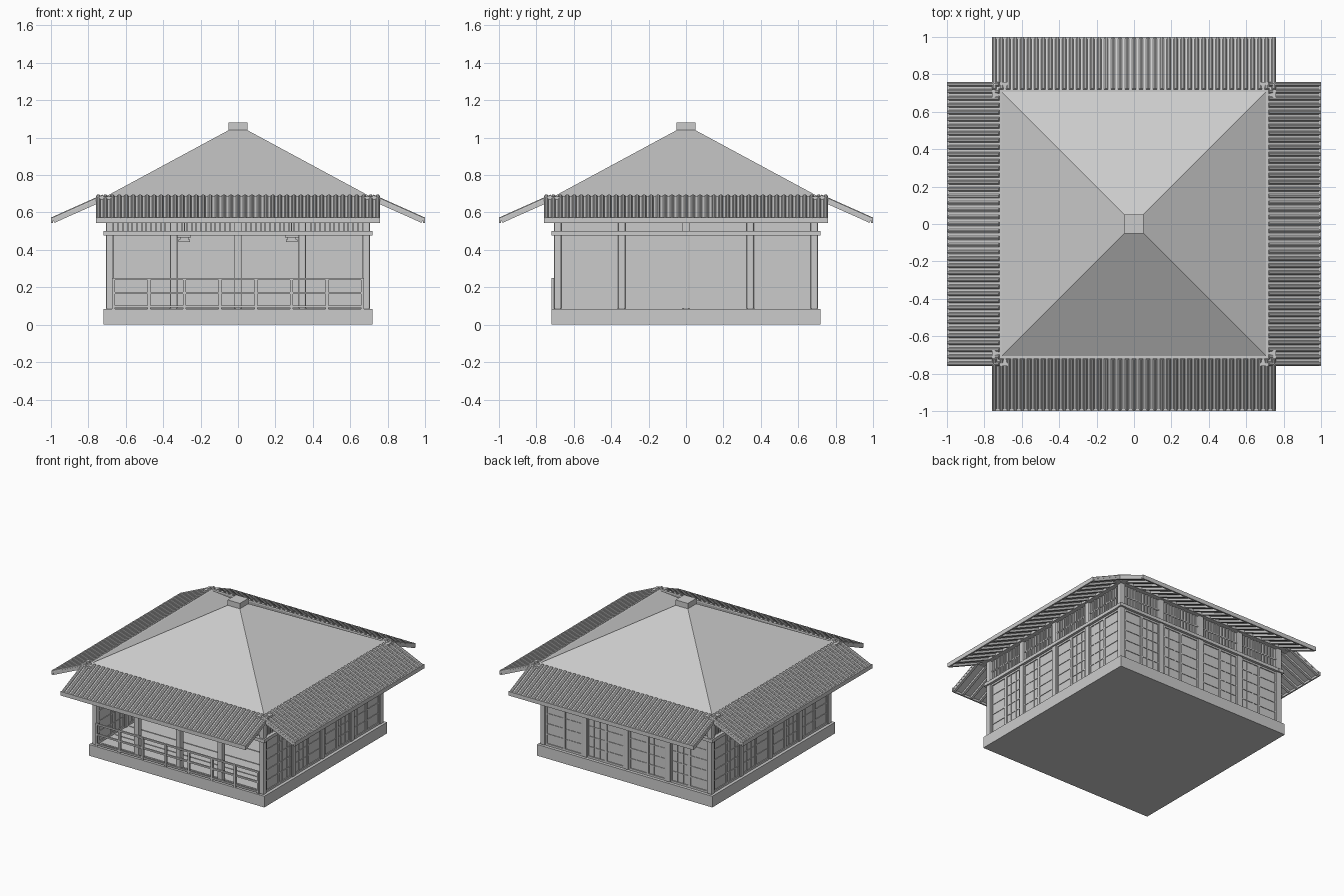
import bpy, bmesh, math
from mathutils import Matrix, Vector

if "Cube" in bpy.data.objects:
    bpy.data.objects.remove(bpy.data.objects["Cube"])

ALL = (0, 1, 2, 3)      # side 0 faces -y, then counter-clockwise
WALLS = (1, 2, 3)
PITCH = math.atan2(0.125, 0.28)


def finish(name, bm):
    bmesh.ops.recalc_face_normals(bm, faces=bm.faces)
    me = bpy.data.meshes.new(name)
    bm.to_mesh(me)
    bm.free()
    ob = bpy.data.objects.new(name, me)
    bpy.context.collection.objects.link(ob)
    return ob


def boxes(name, spans, sides=(0,), base=None):
    """One object from boxes (x0,x1,y0,y1,z0,z1), repeated round the given sides."""
    bm = bmesh.new()
    for s in sides:
        rot = Matrix.Rotation(s * math.pi / 2, 4, 'Z') @ (base or Matrix())
        for x0, x1, y0, y1, z0, z1 in spans:
            m = Matrix.Translation(((x0 + x1) / 2, (y0 + y1) / 2, (z0 + z1) / 2))
            m = m @ Matrix.Diagonal((x1 - x0, y1 - y0, z1 - z0, 1))
            bmesh.ops.create_cube(bm, size=1, matrix=rot @ m)
    return finish(name, bm)


def frustum(name, r0, r1, z0, z1):
    bm = bmesh.new()
    bot, top = ([bm.verts.new((r * a, r * b, z)) for a, b in ((-1, -1), (1, -1), (1, 1), (-1, 1))]
                for r, z in ((r0, z0), (r1, z1)))
    bm.faces.new(bot[::-1])
    bm.faces.new(top)
    for i in range(4):
        j = (i + 1) % 4
        bm.faces.new((bot[i], bot[j], top[j], top[i]))
    return finish(name, bm)


# plinth, main roof and cap
boxes("plinth", [(-.72, .72, -.72, .72, 0, .083)])
frustum("main_roof", .71, .05, .684, 1.04)
boxes("roof_cap", [(-.05, .05, -.05, .05, 1.035, 1.08)])

# posts: each side makes its left corner and three middle posts
posts = boxes("posts", [(x - .02, x + .02, -.706, -.666, .083, .67)
                        for x in (-.686, -.343, 0, .343)], ALL)
bev = posts.modifiers.new("rounded", 'BEVEL')
bev.width, bev.segments = .007, 2

# tie beams and the crossing wall plates under the roof
boxes("tie_beams", [(-.718, .718, -.716, -.67, .476, .50)], ALL)
boxes("wall_plates", [(-.76, .76, -.722, -.675, .658, .686)], ALL)

# wall sheets, boarded half and lattice half in every bay
sheets, battens, frames, bars, slats = [], [], [], [], []
for i in range(4):
    a, b = -.666 + i * .343, -.363 + i * .343
    mid = (a + b) / 2
    sheets.append((a, b, -.69, -.682, .083, .476))
    halves = [(a, mid), (mid, b)]
    board, window = halves if i % 2 == 0 else halves[::-1]
    for p, q in halves:
        frames += [(p, p + .01, -.697, -.675, .083, .476), (q - .01, q, -.697, -.675, .083, .476),
                   (p, q, -.697, -.675, .083, .098), (p, q, -.697, -.675, .463, .476)]
    for k in range(1, 5):
        z = .09 + k * .076
        battens.append((*board, -.694, -.678, z - .004, z + .004))
        bars.append((*window, -.694, -.678, z - .003, z + .003))
    for k in (1, 2):
        x = window[0] + (window[1] - window[0]) * k / 3
        bars.append((x - .003, x + .003, -.694, -.678, .09, .47))
    # transom slats over the tie beam
    for k in range(1, 12):
        x = a + (b - a) * k / 12
        slats.append((x - .004, x + .004, -.694, -.678, .50, .66))
    slats.append((a, b, -.692, -.68, .575, .583))
boxes("wall_sheets", sheets, WALLS)
boxes("wall_battens", battens, WALLS)
boxes("panel_frames", frames, WALLS)
boxes("window_lattice", bars, WALLS)
boxes("transom_slats", slats, ALL)
boxes("transom_backing", [(-.68, .68, -.686, -.681, .495, .66)], WALLS)

# floor boards seen through the open front
boxes("floor_boards", [(-.66, .66, y, y + .155, .08, .087)
                       for y in (-.66 + k * .165 for k in range(8))])

# sloping eaves, built flat about their centre and then tilted
tilt = Matrix.Translation((0, -.857, .621)) @ Matrix.Rotation(PITCH, 4, 'X')
boxes("eave_sheet", [(-.76, .76, -.152, .152, -.004, .004)], ALL, tilt)
boxes("eave_rafters", [(x - .009, x + .009, -.145, .145, -.019, -.003)
                       for x in (-.75 + k * 1.5 / 20 for k in range(21))], ALL, tilt)
boxes("eave_fascia", [(-.76, .76, -.999, -.988, .543, .573)], ALL)

# half-round tile ribs on the eaves
bm = bmesh.new()
arc = [(.012 * math.cos(t * math.pi / 5), .012 * math.sin(t * math.pi / 5)) for t in range(6)]
for s in ALL:
    m = Matrix.Rotation(s * math.pi / 2, 4, 'Z') @ tilt
    for k in range(41):
        x = -.747 + k * 1.494 / 40
        ends = [[bm.verts.new(m @ Vector((x + u, y, .003 + w))) for u, w in arc] for y in (-.15, .152)]
        bm.faces.new(ends[0])
        bm.faces.new(ends[1][::-1])
        for i in range(6):
            j = (i + 1) % 6
            bm.faces.new((ends[0][i], ends[0][j], ends[1][j], ends[1][i]))
finish("eave_ribs", bm)

# front railing
rail = [(-.667, .667, -.716, -.704, z - .006, z + .006) for z in (.245, .17, .098)]
rail += [(x - .008, x + .008, -.718, -.702, .083, .25) for x in (-.665 + k * .19 for k in range(8))]
boxes("front_railing", rail)

# two small hanging lamps behind the front beam
lamps = []
for c in (-.287, .287):
    for h, z0, z1 in ((.036, .466, .476), (.022, .455, .466), (.03, .443, .455)):
        lamps.append((c - h, c + h, -.6 - h, -.6 + h, z0, z1))
    lamps.append((c - .003, c + .003, -.603, -.597, .476, .69))
boxes("hanging_lamps", lamps)
